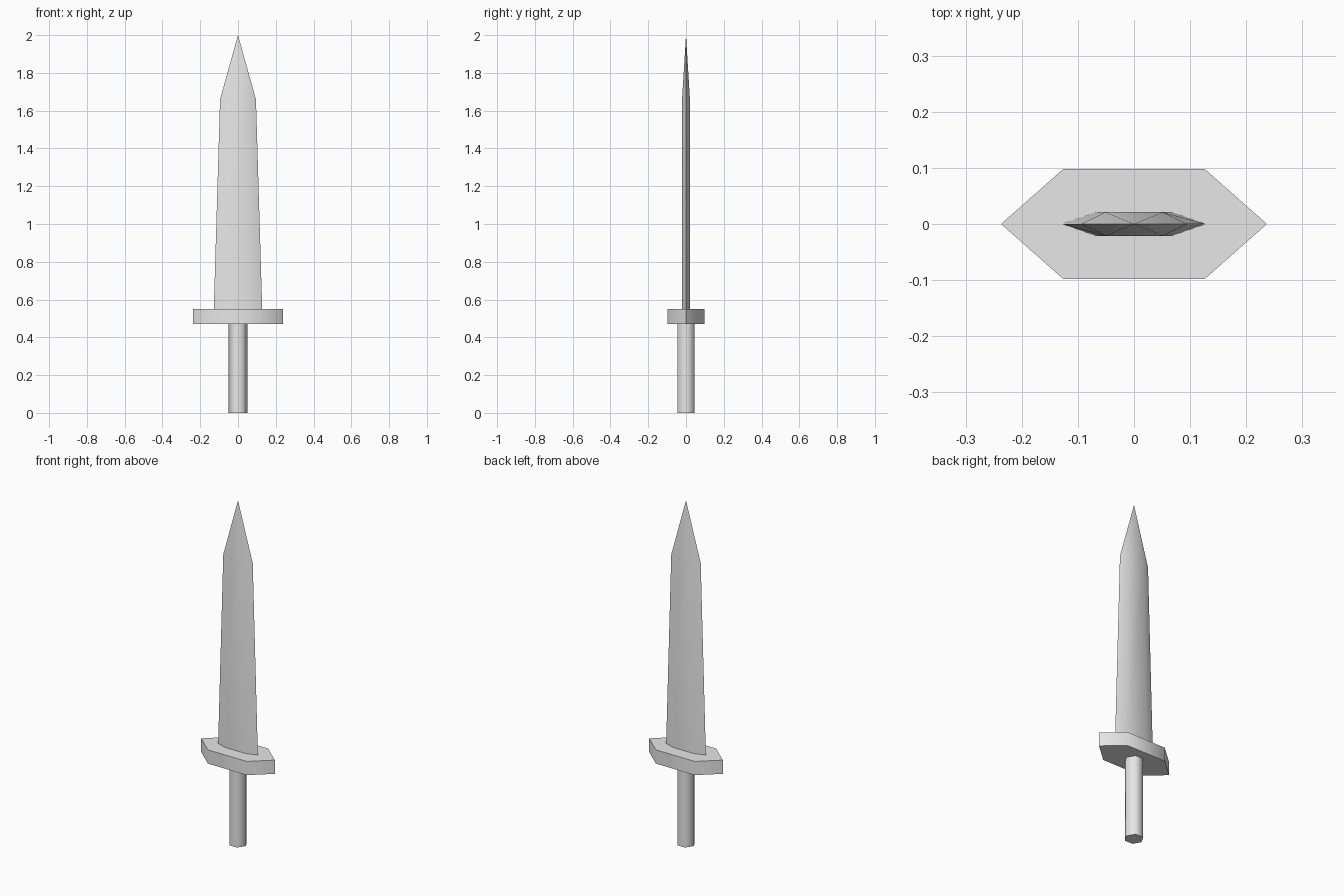
import bpy, bmesh, math

cube = bpy.data.objects.get("Cube")
if cube:
    bpy.data.objects.remove(cube, do_unlink=True)

# Single plain grey
grey = bpy.data.materials.new("plain_grey")
grey.use_nodes = True
colour = (0.8, 0.8, 0.8, 1)
grey.diffuse_color = colour
grey.node_tree.nodes["Principled BSDF"].inputs["Base Color"].default_value = colour


def hexagon(bm, z, point_x, flat_x, half_y):
    """Stretched hexagon with its points on the x axis."""
    outline = [(point_x, 0), (flat_x, half_y), (-flat_x, half_y),
               (-point_x, 0), (-flat_x, -half_y), (flat_x, -half_y)]
    return [bm.verts.new((x, y, z)) for x, y in outline]


def loft(name, sections, tip_z=None):
    """Skin a stack of hexagons, closed with a flat cap or a tip."""
    bm = bmesh.new()
    rings = [hexagon(bm, *s) for s in sections]
    bm.faces.new(rings[0][::-1])
    for low, high in zip(rings, rings[1:]):
        for i in range(6):
            j = (i + 1) % 6
            bm.faces.new((low[i], low[j], high[j], high[i]))
    if tip_z is None:
        bm.faces.new(rings[-1])
    else:
        tip = bm.verts.new((0, 0, tip_z))
        for i in range(6):
            bm.faces.new((rings[-1][i], rings[-1][(i + 1) % 6], tip))
    bmesh.ops.recalc_face_normals(bm, faces=bm.faces)
    mesh = bpy.data.meshes.new(name)
    bm.to_mesh(mesh)
    bm.free()
    mesh.materials.append(grey)
    obj = bpy.data.objects.new(name, mesh)
    bpy.context.collection.objects.link(obj)
    bpy.ops.object.select_all(action="DESELECT")
    obj.select_set(True)
    bpy.context.view_layer.objects.active = obj
    bpy.ops.object.shade_smooth_by_angle(angle=math.radians(65))


# Grip, cross guard and tapering pointed blade
loft("handle", [(0, 0.051, 0.0255, 0.044), (0.47, 0.051, 0.0255, 0.044)])
loft("guard", [(0.47, 0.237, 0.126, 0.098), (0.55, 0.237, 0.126, 0.098)])
loft("blade", [(0.55, 0.128, 0.068, 0.021), (1.66, 0.095, 0.051, 0.021)], tip_z=2.0)
